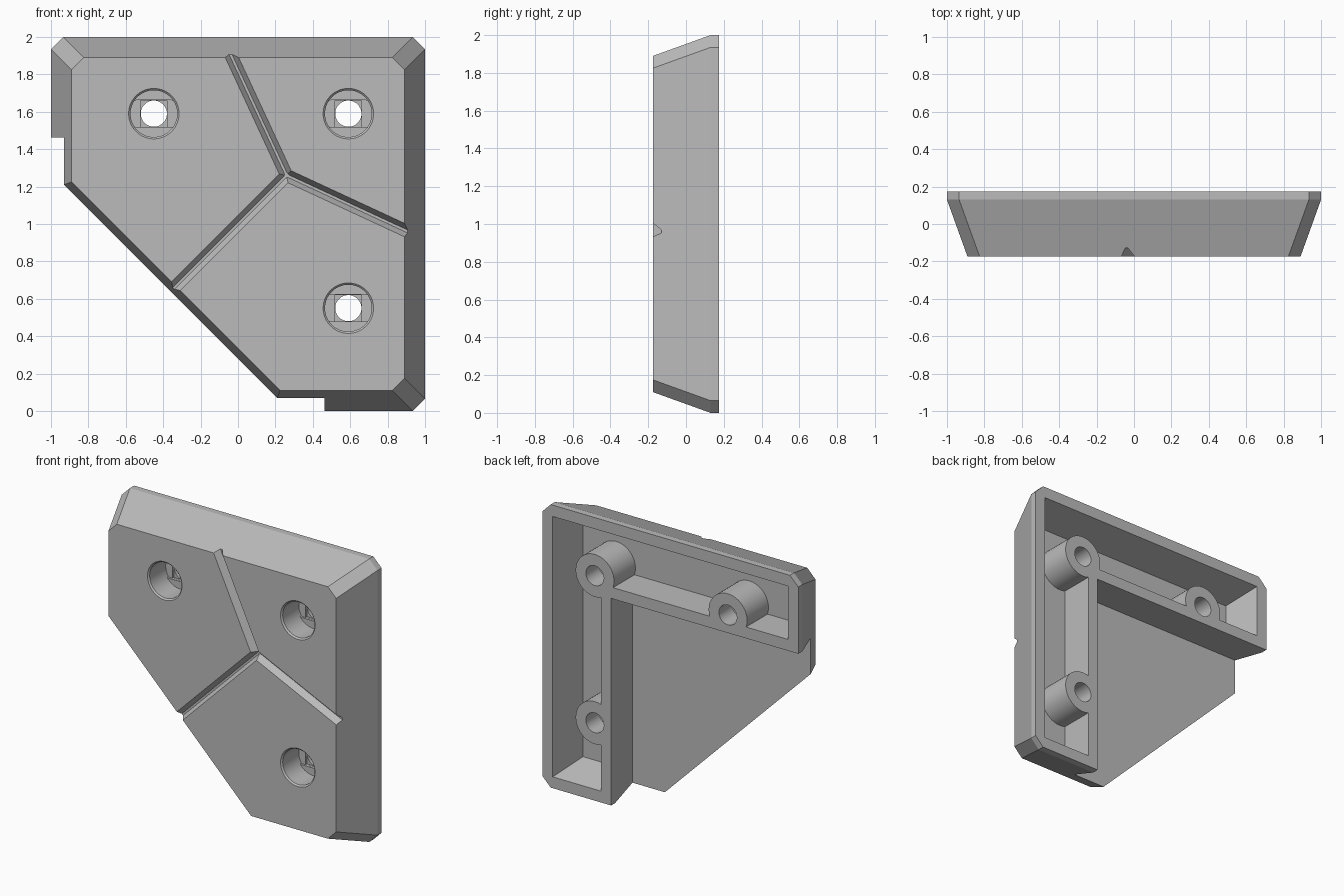
import bpy, bmesh, math
from mathutils import Vector

if "Cube" in bpy.data.objects:
    bpy.data.objects.remove(bpy.data.objects["Cube"], do_unlink=True)

BACK, FRONT, WEB = 0.175, -0.175, -0.064   # depth of rear rim, face, web rear
ARM, WALL = 0.537, 0.08                    # arm width and rim thickness
SLOPE = 0.36                               # taper of the outer sides
HOLES = [(0.41, 0.41), (1.45, 0.41), (0.41, 1.45)]


# u and v are measured from the outer corner, leftwards and downwards
def place(u, y, v):
    return (1 - u, y, 2 - v)


def finish(name, bm):
    bmesh.ops.recalc_face_normals(bm, faces=bm.faces[:])
    mesh = bpy.data.meshes.new(name)
    bm.to_mesh(mesh)
    bm.free()
    obj = bpy.data.objects.new(name, mesh)
    bpy.context.collection.objects.link(obj)
    return obj


def loft(bm, sections):
    """Closed solid through (depth, outline) sections."""
    rings = [[bm.verts.new(place(u, y, v)) for u, v in outline] for y, outline in sections]
    n = len(rings[0])
    for a, b in zip(rings, rings[1:]):
        for i in range(n):
            j = (i + 1) % n
            bm.faces.new((a[i], a[j], b[j], b[i]))
    bm.faces.new(rings[0])
    bm.faces.new(rings[-1])


def solid(name, sections):
    bm = bmesh.new()
    loft(bm, sections)
    return finish(name, bm)


def subtract(target, cutter):
    cutter.hide_render = True
    mod = target.modifiers.new("cut", 'BOOLEAN')
    mod.operation, mod.solver, mod.object = 'DIFFERENCE', 'EXACT', cutter
    bpy.context.view_layer.objects.active = target
    bpy.ops.object.modifier_apply(modifier=mod.name)
    bpy.data.objects.remove(cutter, do_unlink=True)


def rect(u0, v0, u1, v1):
    return [(u0, v0), (u1, v0), (u1, v1), (u0, v1)]


def circle(c, r, limit=9.0, n=48):
    """Circle, optionally flattened above and below to make a slot."""
    pts = []
    for i in range(n):
        a = math.tau * (i + 0.5) / n
        pts.append((c[0] + r * math.cos(a),
                    c[1] + max(-limit, min(limit, r * math.sin(a)))))
    return pts


def clipped_square(s, c=0.065):
    lo, hi = s, 2 - s
    return [(lo + c, lo), (hi - c, lo), (hi, lo + c), (hi, hi - c),
            (hi - c, hi), (lo + c, hi), (lo, hi - c), (lo, lo + c)]


def ell(s):
    inner = ARM - WALL
    return [(s, s), (2 - s, s), (2 - s, inner), (inner, inner), (inner, 2 - s), (s, 2 - s)]


# Tapered block with a sloped diagonal edge
bm = bmesh.new()
loft(bm, [(BACK, clipped_square(0)), (0.13, clipped_square(0)),
          (FRONT, clipped_square(0.11))])
cut = bmesh.ops.bisect_plane(bm, geom=bm.verts[:] + bm.edges[:] + bm.faces[:],
                             plane_co=(0, FRONT, 0.335), plane_no=(-1, -0.495, -1),
                             clear_outer=True)
bmesh.ops.holes_fill(bm, edges=[e for e in bm.edges if e.is_boundary])
bracket = finish("corner_bracket", bm)

# Open space behind the web, between the two arms
subtract(bracket, solid("web_space", [(0.3, rect(ARM, ARM, 2.3, 2.3)),
                                      (WEB, rect(ARM, ARM, 2.3, 2.3))]))

# Rear pocket around the screw bosses
pocket = solid("rear_pocket", [(0.2, ell(WALL - 0.007)), (WEB, ell(WALL + 0.07))])
for c in HOLES:
    subtract(pocket, solid("boss", [(0.3, circle(c, 0.15)), (-0.3, circle(c, 0.15))]))
subtract(bracket, pocket)

# Screw holes: chamfered head recess, slot, square, round bore
for c in HOLES:
    head = circle(c, 0.125)
    subtract(bracket, solid("head_recess", [
        (FRONT - 0.01, circle(c, 0.145)), (FRONT + 0.01, head), (0.0, head)]))
    slot = circle(c, 0.125, 0.072)
    subtract(bracket, solid("slot_step", [(-0.02, slot), (0.014, slot)]))
    square = rect(c[0] - 0.071, c[1] - 0.071, c[0] + 0.071, c[1] + 0.071)
    subtract(bracket, solid("square_step", [(-0.01, square), (0.028, square)]))
    bore = circle(c, 0.07)
    subtract(bracket, solid("bore", [(0.01, bore), (0.3, bore)]))

# Three decorative grooves meeting on the face
hub = Vector((0.74, 0.74))
for end in [(1.06, 0.05), (0.05, 1.06), (1.45, 1.45)]:
    end = Vector(end)
    d = (end - hub).normalized()
    side = Vector((-d.y, d.x))
    start = hub - d * 0.012

    def strip(w):
        return [tuple(p) for p in (start - side * w, end - side * w,
                                   end + side * w, start + side * w)]
    subtract(bracket, solid("groove", [(FRONT - 0.02, strip(0.044)),
                                       (FRONT + 0.046, strip(0.007))]))

# Single grey finish
grey = bpy.data.materials.new("grey")
grey.use_nodes = True
colour = (0.5, 0.5, 0.5, 1)
grey.diffuse_color = colour
grey.node_tree.nodes["Principled BSDF"].inputs["Base Color"].default_value = colour
bracket.data.materials.clear()
bracket.data.materials.append(grey)

bpy.ops.object.select_all(action='DESELECT')
bracket.select_set(True)
bpy.context.view_layer.objects.active = bracket
bpy.ops.object.shade_smooth_by_angle(angle=math.radians(15))
